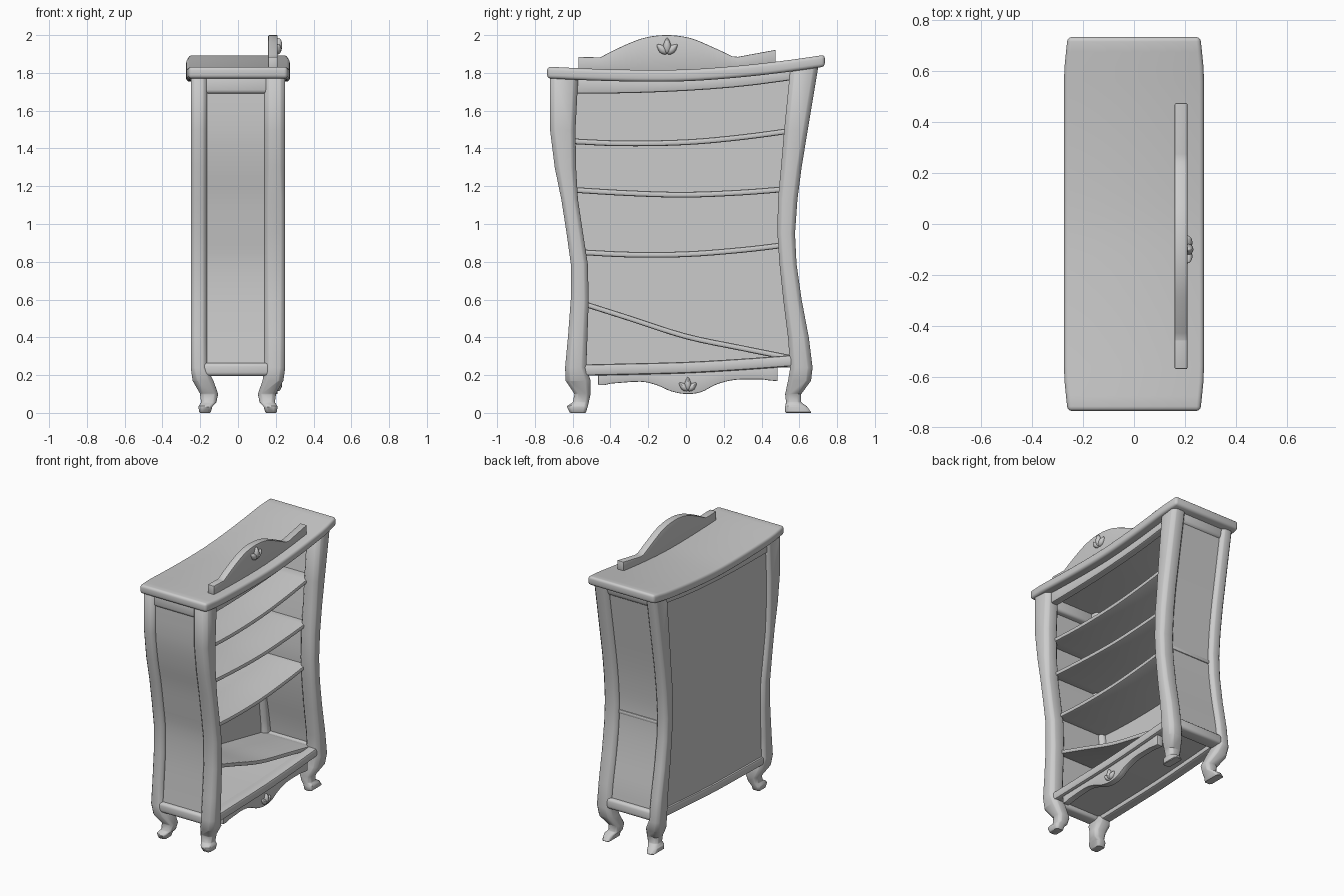
import bpy, bmesh, math
from mathutils import Matrix, Vector

if "Cube" in bpy.data.objects:
    bpy.data.objects.remove(bpy.data.objects["Cube"])


def finish(name, bm, bevel=0.0, seg=2):
    bmesh.ops.recalc_face_normals(bm, faces=bm.faces)
    if bevel:
        edges = [e for e in bm.edges if len(e.link_faces) == 2 and e.calc_face_angle() > math.radians(40)]
        bmesh.ops.bevel(bm, geom=edges, offset=bevel, segments=seg, profile=0.5,
                        affect='EDGES', clamp_overlap=True)
    me = bpy.data.meshes.new(name)
    bm.to_mesh(me)
    bm.free()
    me.shade_smooth()
    me.set_sharp_from_angle(angle=math.radians(35))
    ob = bpy.data.objects.new(name, me)
    bpy.context.collection.objects.link(ob)
    return ob


def curve(pts, n=4):
    """Catmull-Rom curve through (y, z) points."""
    p = [Vector(q) for q in pts]
    p = [2 * p[0] - p[1]] + p + [2 * p[-1] - p[-2]]
    out = []
    for i in range(1, len(p) - 2):
        a, b, c, d = p[i - 1:i + 3]
        for k in range(n):
            t = k / n
            out.append(0.5 * (2 * b + (c - a) * t + (2 * a - 5 * b + 4 * c - d) * t * t
                              + (3 * b - a - 3 * c + d) * t ** 3))
    return out + [p[-2]]


def loft(bm, rings):
    rings = [[bm.verts.new(v) for v in r] for r in rings]
    for r, s in zip(rings, rings[1:]):
        for i in range(len(r)):
            j = (i + 1) % len(r)
            bm.faces.new((r[i], r[j], s[j], s[i]))
    bm.faces.new(rings[0])
    bm.faces.new(rings[-1])


def ribbon(name, a, b, x0, x1, bevel=0.006, seg=2):
    """Solid between two matching (y, z) curves, extruded from x0 to x1."""
    bm = bmesh.new()
    loft(bm, [[(x0, *p), (x1, *p), (x1, *q), (x0, *q)] for p, q in zip(a, b)])
    return finish(name, bm, bevel, seg)


def shifted(c, dz):
    return [(p[0], p[1] + dz) for p in c]


def at(c, y):
    """Height of a curve at y."""
    for p, q in zip(c, c[1:]):
        if p[0] <= y <= q[0]:
            return p[1] + (q[1] - p[1]) * (y - p[0]) / (q[0] - p[0])
    return c[0][1] if y < c[0][0] else c[-1][1]


# Cabriole legs: z, left outer/inner y, right inner/outer y, inner/outer x
ROWS = [(1.79, -.72, -.57, .553, .70, .14, .25),
        (1.50, -.72, -.585, .52, .645, .14, .25),
        (1.30, -.695, -.582, .503, .612, .14, .25),
        (1.13, -.66, -.572, .487, .59, .14, .25),
        (.95, -.632, -.545, .484, .577, .14, .25),
        (.79, -.61, -.52, .495, .585, .14, .25),
        (.60, -.61, -.515, .515, .612, .14, .25),
        (.40, -.625, -.522, .54, .65, .14, .25),
        (.24, -.64, -.528, .552, .67, .14, .25),
        (.17, -.637, -.505, .54, .662, .13, .24),
        (.10, -.59, -.505, .525, .61, .105, .20),
        (.055, -.60, -.515, .53, .61, .115, .195),
        (.035, -.632, -.52, .525, .64, .135, .21),
        (0, -.615, -.53, .525, .665, .145, .205)]
for sx, depth in ((1, "front"), (-1, "back")):
    for right in (False, True):
        rings = []
        for k, (z, lo, li, ri, ro, xi, xo) in enumerate(ROWS):
            y0, y1 = (ri, ro) if right else (lo, li)
            if k == 0 and right:
                z += .04
            if sx < 0 and z > .2:
                xi = .165
            c = .22 * min(y1 - y0, xo - xi)
            rings.append([(sx * x, y, z) for x, y in (
                (xi + c, y0), (xo - c, y0), (xo, y0 + c), (xo, y1 - c),
                (xo - c, y1), (xi + c, y1), (xi, y1 - c), (xi, y0 + c))])
        bm = bmesh.new()
        loft(bm, rings)
        finish(f"{depth}_leg_{'right' if right else 'left'}", bm, .004, 1)

# Curved side panels and back panel, following the legs
left = curve([(r[1], r[0]) for r in ROWS[:9]], 3)
right = curve([(r[4], r[0] + (.04 if i == 0 else 0)) for i, r in enumerate(ROWS[:9])], 3)
for name, c, s in (("left_panel", left, 1), ("right_panel", right, -1)):
    ribbon(name, [(p[0] + s * .03, p[1]) for p in c],
           [(p[0] + s * .06, p[1]) for p in c], -.21, .17, 0)
ribbon("back_panel", [(p[0] + .04, p[1]) for p in left],
       [(p[0] - .04, p[1]) for p in right], -.225, -.2, 0)

# Warped top slab, narrowed a little at both ends
top = curve([(-.735, 1.833), (-.5, 1.822), (-.25, 1.816), (0, 1.818), (.25, 1.835),
             (.5, 1.862), (.735, 1.895)])
slab = ribbon("top_slab", top, shifted(top, -.062), -.275, .275, .018, 3)
for v in slab.data.vertices:
    v.co.x *= 1 - .05 * max(0, (abs(v.co.y) - .6) / .135)

# Friezes under the top
ys = [-.62 + i * .124 for i in range(11)]
under = [(y, at(top, y) - .05) for y in ys]
low = curve([(-.62, 1.69), (-.3, 1.693), (0, 1.705), (.3, 1.728), (.62, 1.77)])
ribbon("front_frieze", under, [(y, at(low, y)) for y in ys], .16, .215, .01)
ribbon("back_frieze", under, [(y, at(low, y)) for y in ys], -.235, -.19, .01)
ribbon("left_frieze", [(-.705, 1.785), (-.62, 1.785)], [(-.705, 1.69), (-.62, 1.69)], -.18, .16, .02, 3)
ribbon("right_frieze", [(.60, 1.83), (.685, 1.84)], [(.59, 1.755), (.67, 1.765)], -.18, .16, .02, 3)

# Sagging shelves and the slanted bottom shelf
for i, pts in enumerate((
        [(-.67, 1.457), (-.35, 1.442), (0, 1.448), (.3, 1.475), (.6, 1.515)],
        [(-.635, 1.198), (-.3, 1.178), (0, 1.17), (.3, 1.182), (.565, 1.203)],
        [(-.58, .867), (-.3, .853), (0, .855), (.3, .878), (.555, .908)],
        [(-.58, .605), (-.3, .516), (0, .42), (.3, .357), (.61, .295)])):
    c = curve(pts)
    ribbon(("slanted_shelf" if i == 3 else f"shelf_{i + 1}"), c, shifted(c, -.03), -.21, .175, .01)

# Base frame and recessed floor
base = curve([(-.61, .255), (-.3, .262), (0, .27), (.3, .287), (.64, .312)])
ribbon("base_front_rail", base, shifted(base, -.06), .15, .232, .014)
ribbon("base_back_rail", base, shifted(base, -.06), -.238, -.165, .014)
ribbon("floor", shifted(base, -.004), shifted(base, -.03), -.2, .19, 0)
ribbon("base_left_rail", [(-.635, .265), (-.55, .265)], [(-.635, .195), (-.55, .195)], -.19, .17, .02, 3)
ribbon("base_right_rail", [(.57, .305), (.66, .31)], [(.57, .232), (.665, .238)], -.19, .17, .02, 3)

# Arched crest on the top
crest = [(-.57, 1.885), (-.46, 1.882)] + curve(
    [(-.455, 1.882), (-.35, 1.935), (-.23, 1.983), (-.11, 2.0), (.02, 1.985),
     (.14, 1.937), (.245, 1.888)]) + [(.275, 1.885), (.475, 1.922)]
ribbon("crest", crest, [(p[0], at(top, p[0]) - .01) for p in crest], .16, .21, .005)

# Scalloped lower apron
apron = [(-.465, .147), (-.43, .147)] + curve(
    [(-.40, .155), (-.24, .165), (-.15, .145), (-.08, .115), (0, .10), (.08, .11),
     (.16, .15), (.26, .175), (.40, .178)]) + [(.44, .172), (.485, .168)]
ribbon("apron", [(p[0], at(base, p[0]) - .04) for p in apron], apron, .165, .21, .005)


# Carved three-petal flowers
def flower(name, y, z, s):
    bm = bmesh.new()
    for ang, h, x in ((48, .036, .21), (-48, .036, .21), (0, .042, .214)):
        new = bmesh.ops.create_uvsphere(bm, u_segments=12, v_segments=8, radius=1)["verts"]
        rot = Matrix.Rotation(math.radians(ang), 3, 'X')
        for v in new:
            w = 1 - .45 * max(0, v.co.z)
            p = rot @ Vector((v.co.x * .02, v.co.y * .021 * w, (v.co.z + 1) * h))
            v.co = (x + p.x, y + p.y * s, z + p.z * s)
    finish(name, bm)


flower("crest_flower", -.1, 1.902, 1)
flower("apron_flower", .01, .118, .85)
